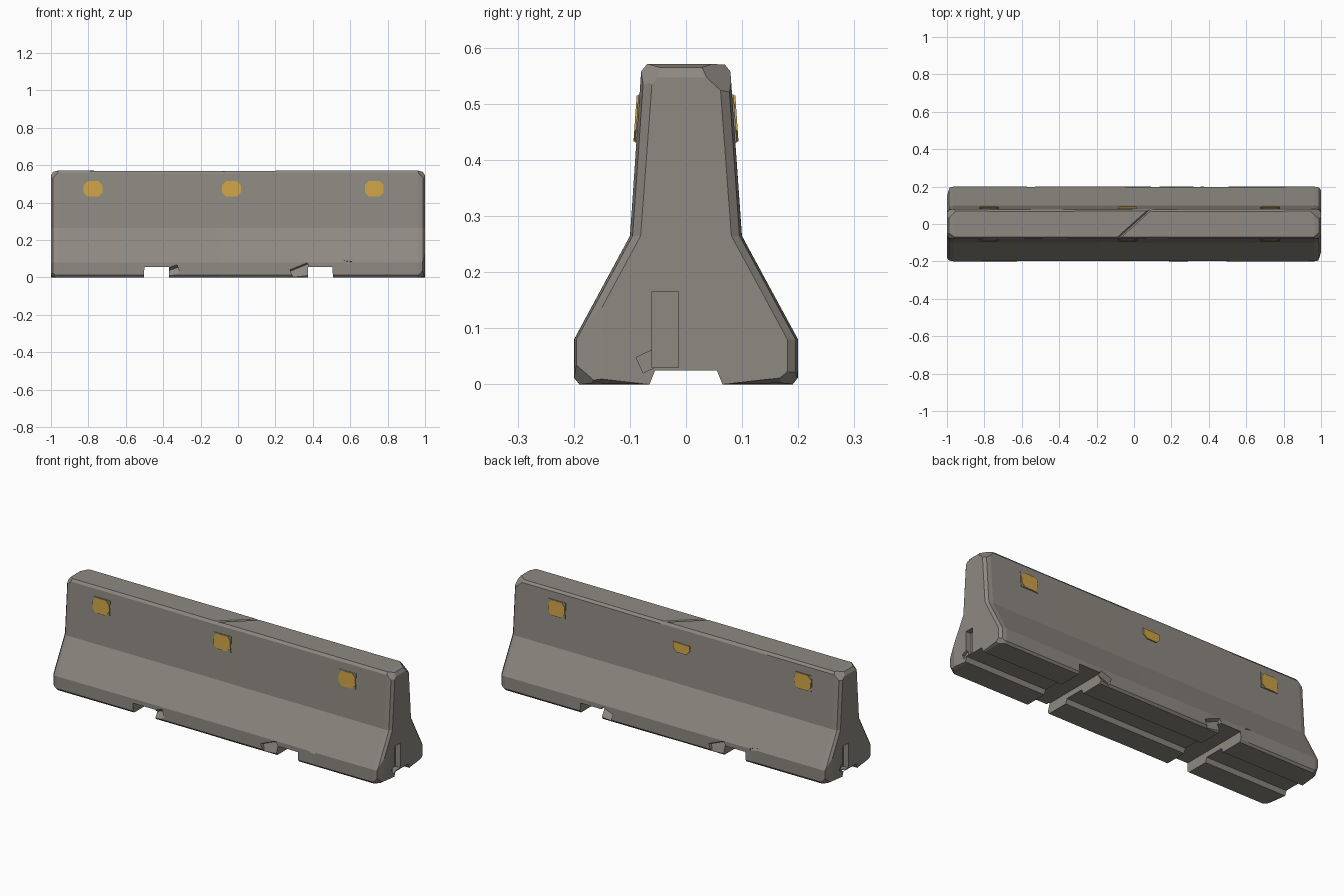
import bpy, bmesh, math, random
from mathutils import Vector, Euler

if "Cube" in bpy.data.objects:
    bpy.data.objects.remove(bpy.data.objects["Cube"])

random.seed(4)

def material(name, rgb):
    m = bpy.data.materials.new(name)
    m.diffuse_color = (*rgb, 1)
    m.use_nodes = True
    m.node_tree.nodes["Principled BSDF"].inputs["Base Color"].default_value = m.diffuse_color
    return m

CONCRETE = material("weathered concrete", (0.27, 0.25, 0.22))
AMBER = material("amber reflector", (0.60, 0.36, 0.06))

def finish(bm, name, mat):
    bmesh.ops.recalc_face_normals(bm, faces=bm.faces)
    me = bpy.data.meshes.new(name)
    bm.to_mesh(me)
    bm.free()
    me.materials.append(mat)
    ob = bpy.data.objects.new(name, me)
    bpy.context.collection.objects.link(ob)
    return ob

# Half cross-section (y, z), from the drainage channel out and up to the top
HALF = [(0.055, 0.025), (0.065, 0), (0.19, 0), (0.2, 0.012), (0.2, 0.08),
        (0.1, 0.265), (0.08, 0.558), (0.07, 0.571)]

def section(inset, rough):
    pts = []
    for side, half in ((1, HALF), (-1, HALF[::-1])):
        for y, z in half:
            if y > 0.066:
                y -= inset * 0.8 + random.uniform(0, rough)
                if z > 0.5:
                    z -= inset + random.uniform(0, rough * 0.6)
                elif z < 0.02:
                    z += inset * 0.5
            pts.append((side * y, z))
    return pts

# Barrier body lofted along x with softened ends
bm = bmesh.new()
stations = [(-1, 0.024, 0), (-0.988, 0.006, 0), (-0.965, 0, 0.001), (-0.55, 0, 0.003),
            (-0.1, 0, 0.003), (0.1, 0, 0.003), (0.6, 0, 0.003), (0.965, 0, 0.001),
            (0.988, 0.006, 0), (1, 0.024, 0)]
rings = [[bm.verts.new((x, y, z)) for y, z in section(i, r)] for x, i, r in stations]
n = len(rings[0])
for a, b in zip(rings, rings[1:]):
    for i in range(n):
        j = (i + 1) % n
        bm.faces.new((a[i], a[j], b[j], b[i]))
bm.faces.new(rings[0])
bm.faces.new(rings[-1])

# Knocked-off corners: planes given by a point and outward normal
for p, d in [((0.985, -0.075, 0.54), (1, -0.9, 0.9)), ((0.97, 0.06, 0.553), (1, 1, 1.1)),
             ((-0.98, -0.07, 0.55), (-1, -1, 0.9)), ((-0.975, 0.07, 0.55), (-1, 0.8, 1)),
             ((0.985, -0.185, 0.02), (1, -1, -0.8)), ((0.985, 0.19, 0.015), (1, 0.8, -1)),
             ((-0.985, -0.19, 0.015), (-1, -0.8, -1)), ((-0.98, 0.19, 0.02), (-1, 1, -0.8)),
             ((1, -0.15, 0.05), (1, -0.3, 0)), ((-1, 0.15, 0.05), (-1, 0.3, 0))]:
    res = bmesh.ops.bisect_plane(bm, geom=bm.verts[:] + bm.edges[:] + bm.faces[:], dist=1e-5,
                                 plane_co=p, plane_no=Vector(d).normalized(), clear_outer=True)
    cut = [e for e in res["geom_cut"] if isinstance(e, bmesh.types.BMEdge) and e.is_boundary]
    if cut:
        bmesh.ops.holes_fill(bm, edges=cut, sides=0)
body = finish(bm, "barrier_body", CONCRETE)

def carve(name, centre, size, rot=(0, 0, 0), taper=1.0):
    """Subtract a (tapered) box from the body."""
    bm = bmesh.new()
    bmesh.ops.create_cube(bm, size=1)
    m = Euler([math.radians(a) for a in rot]).to_matrix()
    for v in bm.verts:
        t = taper if v.co.z > 0 else 1
        v.co = m @ Vector((v.co.x * size[0] * t, v.co.y * size[1], v.co.z * size[2])) + Vector(centre)
    tool = finish(bm, name, CONCRETE)
    tool.hide_render = True
    mod = body.modifiers.new(name, 'BOOLEAN')
    mod.operation, mod.solver, mod.object = 'DIFFERENCE', 'EXACT', tool
    bpy.context.view_layer.objects.active = body
    bpy.ops.object.modifier_apply(modifier=mod.name)
    bpy.data.objects.remove(tool, do_unlink=True)

# Forklift slots running right through under the barrier
for x in (-0.435, 0.44):
    carve("fork_slot", (x, 0, 0.0), (0.136, 0.6, 0.11), taper=0.97)
# Connector pockets in both ends
for s in (-1, 1):
    carve("end_pocket", (s, -s * 0.037, 0.098), (0.06, 0.048, 0.135))
    carve("end_pocket_chip", (s, -s * 0.06, 0.045), (0.03, 0.05, 0.03), (25, 0, 0))
# Chips along the foot, by the slots, and a crease across the top
for s in (-1, 1):
    carve("slot_chip", (-0.34 * s, s * 0.212, 0.02), (0.1, 0.04, 0.09), (s * 20, 22 * s, 0))
    carve("slot_chip", (0.35 * s, s * 0.21, 0.03), (0.07, 0.04, 0.06), (s * 35, -20, 0))
    carve("foot_chip", (-0.57 * s, s * 0.207, 0.085), (0.08, 0.02, 0.02), (s * 30, 10, 0))
    carve("rim_chip", (0.07 * s - 0.02, s * 0.088, 0.572), (0.06, 0.02, 0.02), (45, 0, 12))
carve("top_crease", (0, 0, 0.5725), (0.26, 0.014, 0.014), (45, 0, 42))

def side_y(z):
    return 0.1 - 0.02 * (z - 0.265) / 0.293

def plate(name, outline, out, mat, side):
    """Thin plate that follows the leaning side face."""
    bm = bmesh.new()
    back = [bm.verts.new((x, side * (side_y(z) - 0.004), z)) for x, z in outline]
    front = [bm.verts.new((x, side * (side_y(z) + out), z)) for x, z in outline]
    k = len(outline)
    bm.faces.new(back)
    bm.faces.new(front)
    for i in range(k):
        j = (i + 1) % k
        bm.faces.new((back[i], back[j], front[j], front[i]))
    return finish(bm, name, mat)

# Reflectors: amber octagons on square backing plates, three per side
for side, label in ((-1, "front"), (1, "back")):
    for i, x in enumerate((-0.775, -0.035, 0.728)):
        broken = side == 1 and i == 1
        w, h, z = 0.05, 0.041, 0.474
        octo = [(x + w * a, z + h * b) for a, b in
                ((-1, -.5), (-.6, -1), (.6, -1), (1, -.5), (1, .5), (.6, 1), (-.6, 1), (-1, .5))]
        if broken:  # upper half lost
            octo = [(a, min(b, z + 0.012)) for a, b in octo[:4]] + [(x + w, z + 0.012), (x - w, z + 0.008)]
        else:
            plate(f"{label}_backing_{i}", [(x + a * 0.053, z + b * 0.043) for a, b in
                  ((-1, -1), (1, -1), (1, 1), (-1, 1))], 0.002, CONCRETE, side)
        plate(f"{label}_reflector_{i}", octo, 0.005, AMBER, side)
